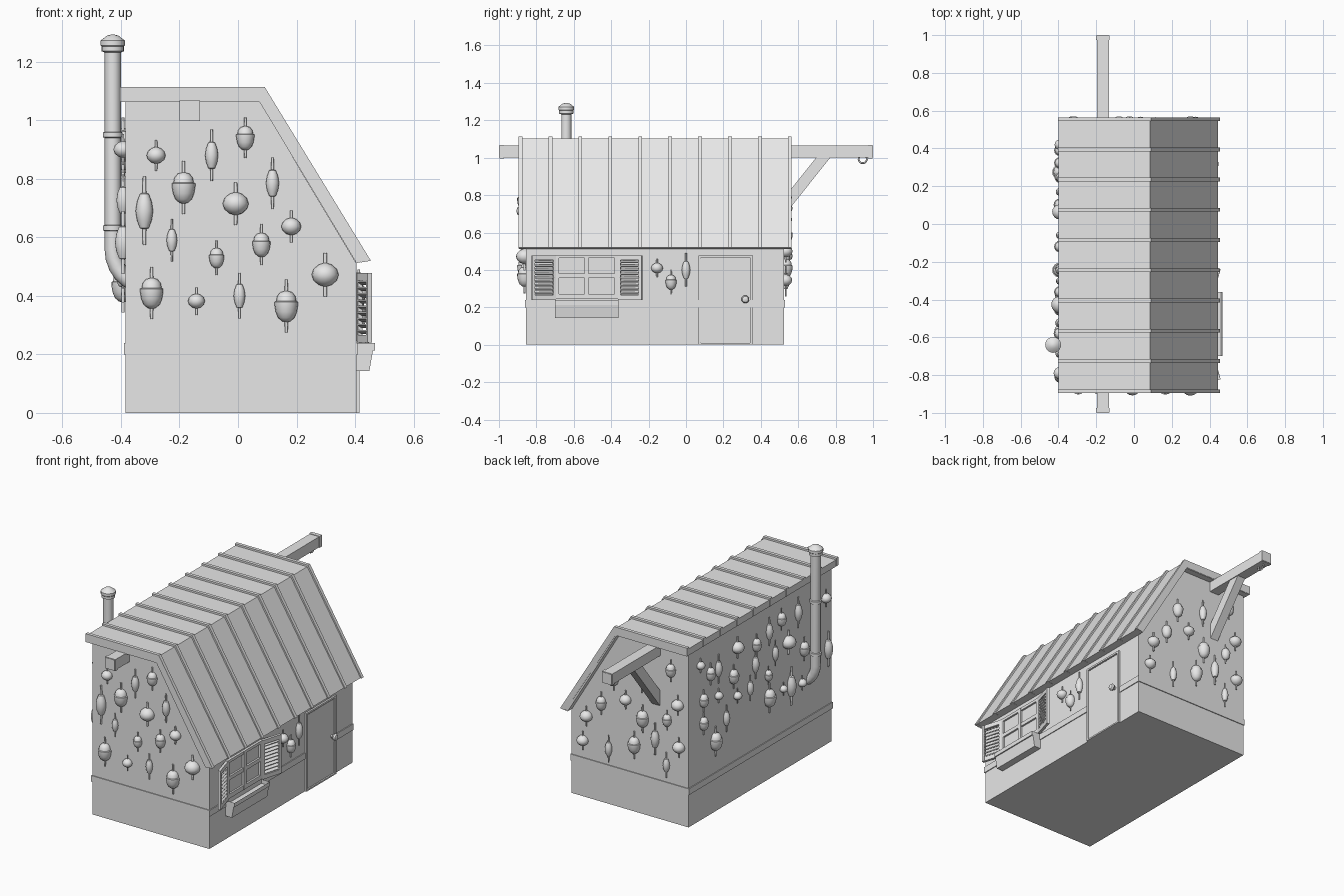
import bpy, bmesh, math
from mathutils import Matrix, Vector

if "Cube" in bpy.data.objects:
    bpy.data.objects.remove(bpy.data.objects["Cube"])

GREY = bpy.data.materials.new("plain_grey")
GREY.diffuse_color = (0.8, 0.8, 0.8, 1)
GREY.use_nodes = True
GREY.node_tree.nodes["Principled BSDF"].inputs["Base Color"].default_value = GREY.diffuse_color


def finish(name, bm, smooth=False):
    bmesh.ops.recalc_face_normals(bm, faces=bm.faces[:])
    me = bpy.data.meshes.new(name)
    bm.to_mesh(me)
    bm.free()
    me.materials.append(GREY)
    ob = bpy.data.objects.new(name, me)
    bpy.context.collection.objects.link(ob)
    if smooth:
        bpy.ops.object.select_all(action='DESELECT')
        ob.select_set(True)
        bpy.context.view_layer.objects.active = ob
        bpy.ops.object.shade_smooth_by_angle(angle=math.radians(40))
    return ob


def box(bm, x, y, z, m=Matrix()):
    """Box from (min, max) pairs."""
    size = Matrix.Diagonal((x[1] - x[0], y[1] - y[0], z[1] - z[0], 1))
    mid = Matrix.Translation((sum(x) / 2, sum(y) / 2, sum(z) / 2))
    bmesh.ops.create_cube(bm, size=1, matrix=m @ mid @ size)


def prism(bm, pts, a, b, axis='y'):
    """Extrude a profile along y (xz points) or x (yz points)."""
    def p(u, v, t):
        return (u, t, v) if axis == 'y' else (t, u, v)
    lo = [bm.verts.new(p(u, v, a)) for u, v in pts]
    hi = [bm.verts.new(p(u, v, b)) for u, v in pts]
    bm.faces.new(lo)
    bm.faces.new(hi[::-1])
    for i in range(len(pts)):
        j = (i + 1) % len(pts)
        bm.faces.new((lo[i], lo[j], hi[j], hi[i]))


def lathe(bm, profile, m=Matrix(), n=16):
    """Spin (radius, height) points round z and close both ends."""
    rings = [[bm.verts.new(m @ Vector((r * math.cos(2 * math.pi * k / n),
                                       r * math.sin(2 * math.pi * k / n), h)))
              for k in range(n)] for r, h in profile]
    for a, b in zip(rings, rings[1:]):
        for k in range(n):
            bm.faces.new((a[k], a[(k + 1) % n], b[(k + 1) % n], b[k]))
    bm.faces.new(rings[0])
    bm.faces.new(rings[-1])


X0, X1, Y0, Y1 = -0.385, 0.405, -0.855, 0.525

# house body and the band above the plinth
bm = bmesh.new()
prism(bm, [(X0, 0), (X1, 0), (X1, 0.51), (0.073, 1.064), (X0, 1.064)], Y0, Y1)
finish("walls", bm)
bm = bmesh.new()
box(bm, (X0 - 0.005, X1 + 0.005), (Y0 - 0.005, Y1 + 0.005), (0.2, 0.238))
finish("plinth_band", bm)

# roof shell and standing seams
under = [(0.405, 0.512), (0.074, 1.062)]
bm = bmesh.new()
prism(bm, [(-0.4, 1.062), (-0.4, 1.103), (0.086, 1.103), (0.446, 0.52)] + under, -0.893, 0.563)
finish("roof", bm)
bm = bmesh.new()
for i in range(10):
    y = -0.885 + 0.16 * i
    prism(bm, [(-0.403, 1.064), (-0.403, 1.114), (0.091, 1.114), (0.454, 0.52),
               (0.42, 0.514), (0.078, 1.066)], y - 0.01, y + 0.01)
finish("roof_seams", bm)

# ridge beam, brace and hanging ring
bm = bmesh.new()
box(bm, (-0.197, -0.133), (-1, 1), (1.0, 1.064))
for y in (-0.985, 0.985):
    box(bm, (-0.2, -0.13), (y - 0.012, y + 0.012), (0.997, 1.067))
finish("hoist_beam", bm)
bm = bmesh.new()
prism(bm, [(0.52, 0.685), (0.775, 1.005), (0.7, 1.005), (0.52, 0.78)], -0.192, -0.138, 'x')
finish("beam_brace", bm)
bpy.ops.mesh.primitive_torus_add(major_radius=0.022, minor_radius=0.005, major_segments=16,
                                 minor_segments=6, location=(-0.165, 0.945, 0.993),
                                 rotation=(0, math.pi / 2, 0))
ring = bpy.context.object
ring.name = "beam_ring"
ring.data.materials.append(GREY)
bpy.ops.object.shade_smooth()

# stove pipe with elbow into the wall
cv = bpy.data.curves.new("stove_pipe", 'CURVE')
cv.dimensions = '3D'
cv.bevel_depth = 0.028
cv.bevel_resolution = 3
path = [(-0.428, -0.64, 1.26), (-0.428, -0.64, 0.56)]
for k in range(1, 7):
    a = math.radians(15 * k)
    path.append((-0.328 - 0.1 * math.cos(a), -0.64, 0.56 - 0.12 * math.sin(a)))
sp = cv.splines.new('POLY')
sp.points.add(len(path) - 1)
for p, co in zip(sp.points, path):
    p.co = (*co, 1)
cv.materials.append(GREY)
pipe = bpy.data.objects.new("stove_pipe", cv)
bpy.context.collection.objects.link(pipe)
bm = bmesh.new()
at = Matrix.Translation((-0.428, -0.64, 0))
for z in (0.632, 0.95):
    lathe(bm, [(0.028, z - 0.01), (0.034, z - 0.008), (0.034, z + 0.008), (0.028, z + 0.01)], at, 20)
lathe(bm, [(0.028, 1.232), (0.038, 1.236), (0.038, 1.252), (0.042, 1.256), (0.042, 1.272),
           (0.034, 1.278), (0.02, 1.289), (0.005, 1.293)], at, 20)
finish("pipe_cap_and_collars", bm, True)

# window frame with four recessed panes
bm = bmesh.new()
W0, W1 = -0.7, -0.36
for y0, y1 in ((W0, -0.68), (-0.543, -0.52), (-0.383, W1)):
    box(bm, (0.4, 0.42), (y0, y1), (0.245, 0.48))
for z0, z1 in ((0.245, 0.272), (0.357, 0.38), (0.463, 0.48)):
    box(bm, (0.4, 0.419), (W0, W1), (z0, z1))
finish("window_frame", bm)
bm = bmesh.new()
box(bm, (0.4, 0.408), (W0, W1), (0.25, 0.475))
finish("window_glass", bm)

# louvred shutters, swung slightly outwards
for name, hinge, s in (("shutter_front", W0, -1), ("shutter_back", W1, 1)):
    bm = bmesh.new()
    m = (Matrix.Translation((0.406, hinge, 0)) @ Matrix.Rotation(-s * math.radians(16), 4, 'Z')
         @ Matrix.Scale(s, 4, (0, 1, 0)))
    for y in ((0, 0.014), (0.116, 0.132)):
        box(bm, (0, 0.017), y, (0.24, 0.478), m)
    for z in ((0.24, 0.266), (0.452, 0.478)):
        box(bm, (0, 0.016), (0, 0.13), z, m)
    for i in range(9):
        t = m @ Matrix.Translation((0.008, 0, 0.276 + i * 0.021)) @ Matrix.Rotation(math.radians(30), 4, 'Y')
        box(bm, (-0.009, 0.009), (0.012, 0.118), (-0.003, 0.003), t)
    finish(name, bm)

# flower box, tapered and hollow
bm = bmesh.new()
prism(bm, [(0.4, 0.143), (0.449, 0.143), (0.464, 0.23), (0.468, 0.238), (0.4, 0.238)], W0, W1)
bm.faces.ensure_lookup_table()
top = max(bm.faces, key=lambda f: f.calc_center_median().z)
bmesh.ops.inset_region(bm, faces=[top], thickness=0.01)
bmesh.ops.translate(bm, verts=top.verts[:], vec=(0, 0, -0.025))
finish("flower_box", bm)

# door with frame and knob
bm = bmesh.new()
box(bm, (0.4, 0.411), (0.07, 0.338), (0.012, 0.462))
finish("door", bm)
bm = bmesh.new()
box(bm, (0.4, 0.416), (0.068, 0.08), (0, 0.478))
box(bm, (0.4, 0.416), (0.343, 0.357), (0, 0.478))
box(bm, (0.4, 0.416), (0.08, 0.343), (0.467, 0.478))
box(bm, (0.4, 0.416), (0.08, 0.343), (0, 0.009))
finish("door_frame", bm)
bm = bmesh.new()
lathe(bm, [(0.01, 0), (0.009, 0.012), (0.018, 0.018), (0.021, 0.027), (0.016, 0.036), (0.005, 0.04)],
      Matrix.Translation((0.408, 0.317, 0.243)) @ Matrix.Rotation(math.pi / 2, 4, 'Y'))
finish("door_knob", bm, True)

# fishing floats: a = acorn, r = round, s = spindle; (radius, height) for width 2
HALF = {'r': [(0.12, 1.62), (0.14, 0.86), (0.5, 0.74), (0.86, 0.42), (1, 0)],
        's': [(0.18, 3.9), (0.22, 2.05), (0.5, 1.95), (0.84, 1.05), (1, 0)]}
SHAPES = {k: h + [(r, -z) for r, z in h[-2::-1]] for k, h in HALF.items()}
SHAPES['a'] = [(0.12, 2.25), (0.14, 1.28), (0.5, 1.18), (0.78, 0.85), (0.86, 0.42), (1, 0.36), (1, 0.1),
               (0.9, -0.5), (0.7, -1), (0.35, -1.3), (0.14, -1.36), (0.12, -2.25)]

# each entry: shape, position along the wall, height, width
FRONT = [('r', -.28, .88, .065), ('s', -.09, .88, .045), ('a', .025, .94, .062), ('a', -.186, .77, .08),
         ('s', .118, .785, .045), ('s', -.32, .69, .06), ('r', -.008, .715, .089), ('r', .182, .637, .068),
         ('s', -.226, .59, .037), ('a', -.073, .53, .052), ('a', .08, .575, .062), ('a', -.295, .41, .079),
         ('r', -.142, .382, .058), ('s', .005, .4, .04), ('a', .165, .365, .08), ('r', .298, .472, .092)]
BACK = [('a', .116, .78, .065), ('s', -.074, .83, .045), ('a', .2, .605, .062), ('r', .035, .67, .07),
        ('r', .3, .5, .075), ('a', -.08, .585, .075), ('a', -.245, .62, .055), ('r', -.317, .73, .075),
        ('s', .15, .34, .042), ('a', -.023, .41, .075), ('r', .325, .345, .07), ('s', -.164, .485, .05),
        ('r', -.325, .475, .075), ('s', -.24, .345, .04), ('a', -.27, .93, .06)]
LEFT_A = [('r', .42, .95, .055), ('s', .246, .865, .045), ('r', .064, .925, .08), ('a', -.12, .87, .06),
          ('s', -.244, .905, .045), ('a', -.36, .935, .06), ('s', -.523, .915, .048), ('r', -.79, .9, .065),
          ('a', .323, .862, .06), ('a', .102, .762, .065), ('s', -.11, .755, .045), ('s', -.06, .63, .04),
          ('s', -.302, .75, .04), ('r', -.427, .77, .09)]
LEFT_B = [('a', -.58, .67, .065), ('s', -.687, .727, .045), ('s', -.812, .582, .055), ('a', .39, .725, .06),
          ('s', .17, .533, .042), ('r', .246, .7, .055), ('a', .275, .433, .08), ('r', .064, .63, .055),
          ('a', -.244, .5, .08), ('r', -.38, .503, .05), ('s', -.455, .492, .06), ('r', -.561, .47, .055),
          ('a', .39, .585, .06), ('a', -.235, .64, .05)]
RIGHT = [('r', -.155, .41, .064), ('a', -.08, .335, .06), ('s', 0, .4, .046)]
OUT = 0.008
for name, items, place in (
        ("front_floats", FRONT, lambda u: (u, Y0 - OUT)),
        ("back_floats", BACK, lambda u: (u, Y1 + OUT)),
        ("left_floats", LEFT_A + LEFT_B, lambda u: (X0 - OUT, u)),
        ("right_floats", RIGHT, lambda u: (X1 + OUT, u))):
    bm = bmesh.new()
    for kind, u, z, w in items:
        lathe(bm, SHAPES[kind], Matrix.Translation((*place(u), z)) @ Matrix.Scale(w / 2, 4))
    finish(name, bm, True)
